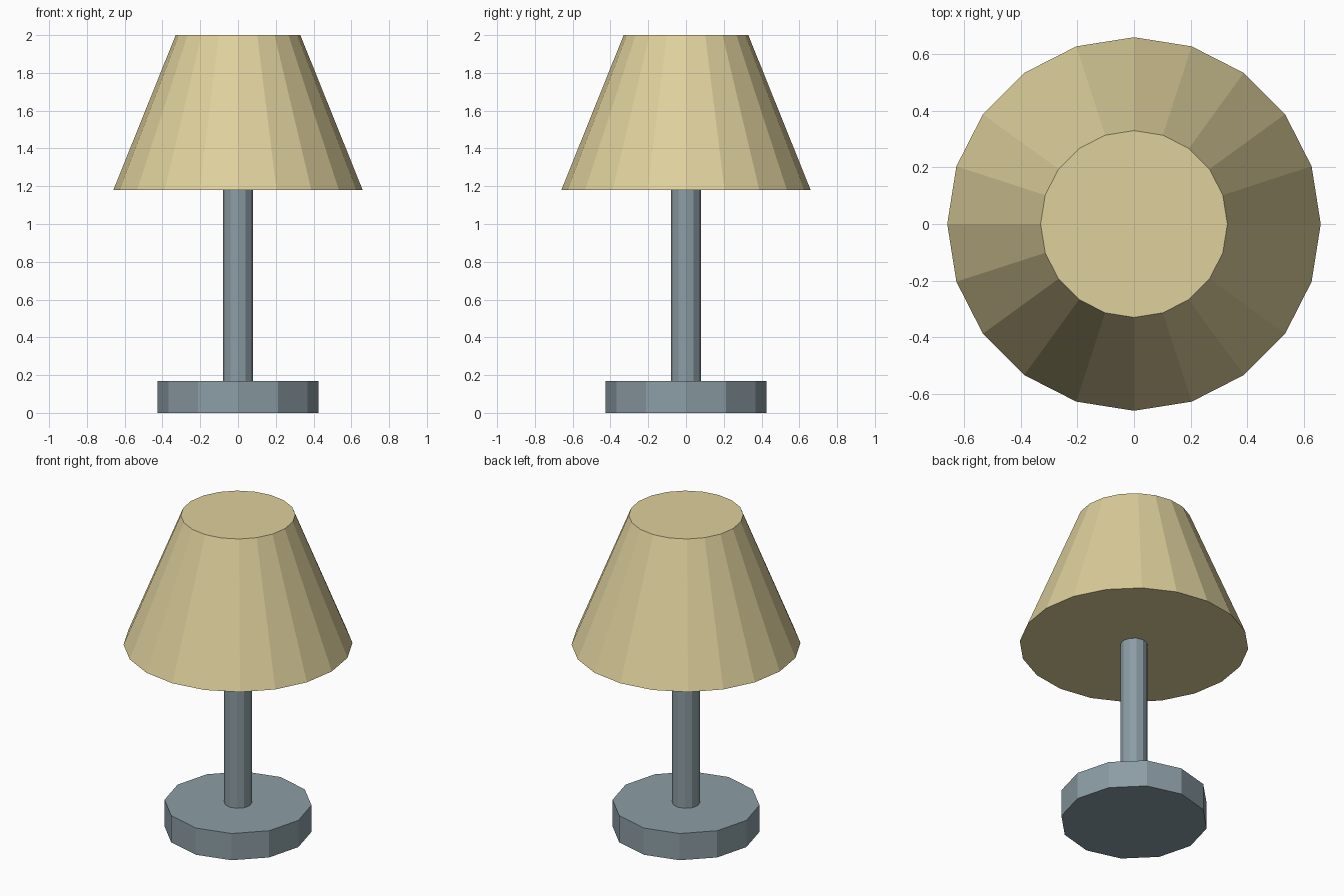
import bpy
import math

if "Cube" in bpy.data.objects:
    bpy.data.objects.remove(bpy.data.objects["Cube"])


def material(name, rgb):
    mat = bpy.data.materials.new(name)
    mat.diffuse_color = (*rgb, 1.0)
    mat.use_nodes = True
    mat.node_tree.nodes["Principled BSDF"].inputs["Base Color"].default_value = mat.diffuse_color
    return mat


def frustum(name, sides, r_bottom, r_top, z0, z1, mat):
    """Closed, flat-shaded frustum with corners on the x and y axes."""
    bpy.ops.mesh.primitive_cone_add(
        vertices=sides, radius1=r_bottom, radius2=r_top, depth=z1 - z0,
        end_fill_type='NGON', location=(0, 0, (z0 + z1) / 2))
    obj = bpy.context.object
    obj.name = name
    obj.data.materials.append(mat)
    bpy.ops.object.shade_flat()
    return obj


metal = material("blue_grey_metal", (0.262, 0.337, 0.376))
fabric = material("cream_fabric", (0.73, 0.63, 0.333))

# Foot, stem and tapered shade, stacked on one axis
frustum("lamp_base", 12, 0.425, 0.425, 0.0, 0.17, metal)
frustum("lamp_stem", 12, 0.08, 0.08, 0.17, 1.18, metal)
frustum("lamp_shade", 20, 0.66, 0.33, 1.18, 2.0, fabric)
